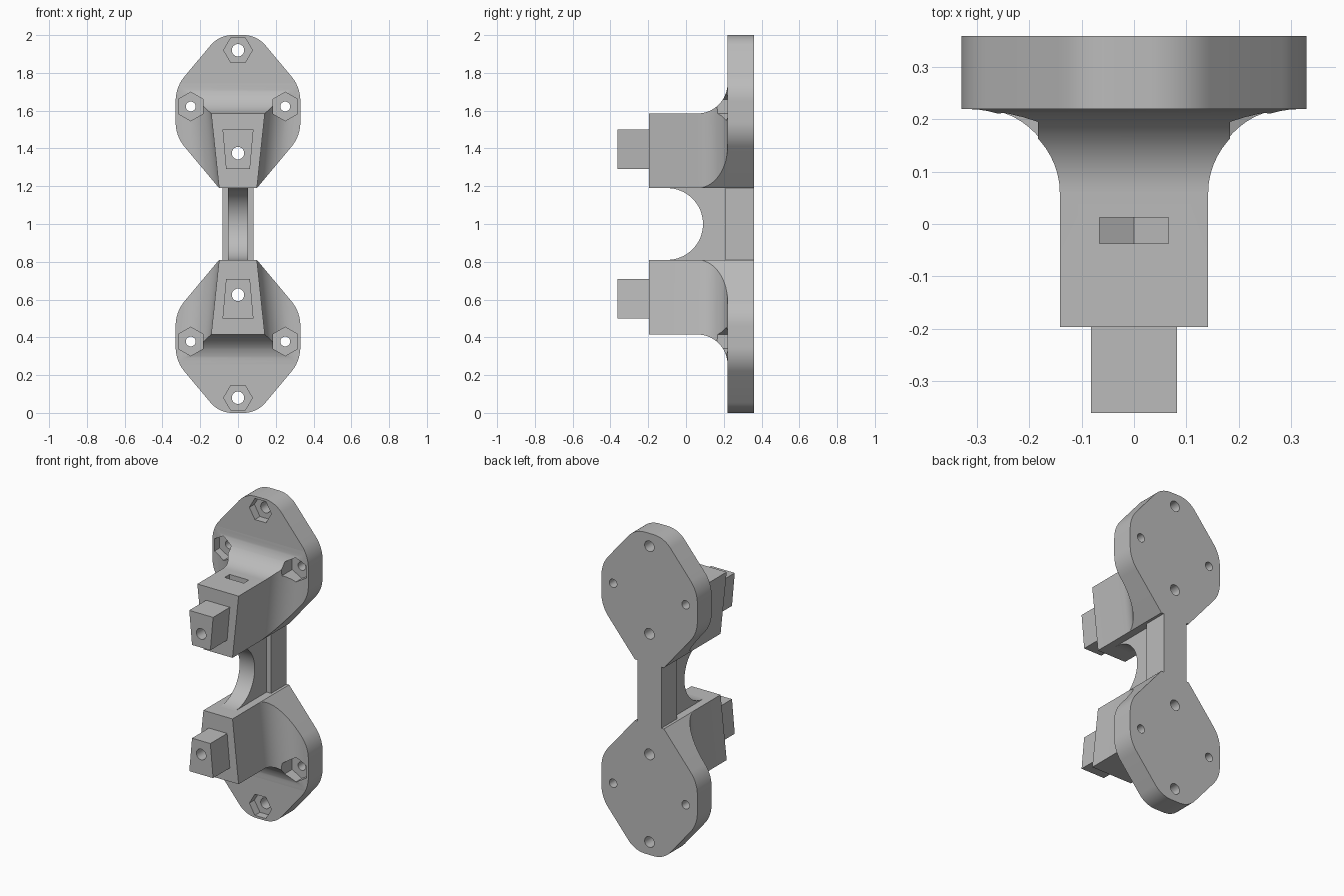
import bpy, bmesh, math
from mathutils import Vector

cube = bpy.data.objects.get("Cube")
if cube:
    bpy.data.objects.remove(cube, do_unlink=True)

grey = bpy.data.materials.new("plain_grey")
grey.use_nodes = True
GREY = (0.5, 0.5, 0.5, 1)
grey.diffuse_color = GREY
grey.node_tree.nodes["Principled BSDF"].inputs["Base Color"].default_value = GREY


def loft(name, rings):
    """Closed solid through rings of 3D points; origin at mid height."""
    bm = bmesh.new()
    loops = [[bm.verts.new(p) for p in ring] for ring in rings]
    n = len(loops[0])
    for a, b in zip(loops, loops[1:]):
        for i in range(n):
            j = (i + 1) % n
            bm.faces.new((a[i], a[j], b[j], b[i]))
    bm.faces.new(loops[0])
    bm.faces.new(loops[-1])
    bmesh.ops.recalc_face_normals(bm, faces=bm.faces)
    me = bpy.data.meshes.new(name)
    bm.to_mesh(me)
    bm.free()
    me.materials.append(grey)
    ob = bpy.data.objects.new(name, me)
    ob.location.z = 1
    bpy.context.collection.objects.link(ob)
    return ob


def prism(name, pts, y0, y1):
    return loft(name, [[(x, y, z) for x, z in pts] for y in (y0, y1)])


def ngon(cx, cz, r, n, turn=0):
    return [(cx + r * math.cos(turn + math.tau * i / n),
             cz + r * math.sin(turn + math.tau * i / n)) for i in range(n)]


def fillet(corners, steps=10):
    """Round each (x, z, radius) corner of a polygon."""
    out = []
    for i, (x, z, r) in enumerate(corners):
        p = Vector((x, z))
        if r == 0:
            out.append((x, z))
            continue
        u = (Vector(corners[i - 1][:2]) - p).normalized()
        v = (Vector(corners[(i + 1) % len(corners)][:2]) - p).normalized()
        half = u.angle(v) / 2
        centre = p + (u + v).normalized() * (r / math.sin(half))
        a = p + u * (r / math.tan(half)) - centre
        b = p + v * (r / math.tan(half)) - centre
        for k in range(steps + 1):
            q = a.lerp(b, k / steps).normalized() * r + centre
            out.append((q.x, q.y))
    return out


def finish(ob, cutters=(), clip=None, mirror=True):
    """Cut, mirror to the lower half, bake the result and shade it."""
    for tool, op in [(c, 'DIFFERENCE') for c in cutters] + ([(clip, 'INTERSECT')] if clip else []):
        m = ob.modifiers.new("cut", 'BOOLEAN')
        m.object, m.operation, m.solver = tool, op, 'EXACT'
    if mirror:
        m = ob.modifiers.new("mirror", 'MIRROR')
        m.use_axis = (False, False, True)
        m.use_mirror_merge = False
    bpy.context.view_layer.update()
    deps = bpy.context.evaluated_depsgraph_get()
    baked = bpy.data.meshes.new_from_object(ob.evaluated_get(deps))
    ob.modifiers.clear()
    ob.data = baked
    bpy.ops.object.select_all(action='DESELECT')
    ob.select_set(True)
    bpy.context.view_layer.objects.active = ob
    bpy.ops.object.shade_smooth_by_angle(angle=math.radians(25))


FRONT, BACK = 0.22, 0.36
BOTTOM, TOP = 0.19, 0.585

# Rounded outline of the upper plate
right = [(0.1, BOTTOM, 0), (0.33, 0.465, 0.2), (0.33, 0.725, 0.2), (0.1, 1.0, 0.15)]
outline = fillet(right + [(-x, z, r) for x, z, r in reversed(right)])
plate = prism("mounting_plates", outline, FRONT, BACK)
clip = prism("outline_clip", outline, -1, FRONT)

# Tapered block flaring into the plate
R = 0.16
rings = []
for y, d in [(-0.197, 0)] + [(FRONT - R + R * math.sin(a), R - R * math.cos(a))
                             for a in [math.pi / 2 * k / 14 for k in range(15)]]:
    hi, lo = 0.142 + d * 1.1, 0.1 + d
    rings.append([(-lo, y, BOTTOM), (lo, y, BOTTOM), (hi, y, TOP + d), (-hi, y, TOP + d)])
block = loft("flared_blocks", rings)

# Square peg on the front of the block
peg = prism("front_pegs", [(-0.063, 0.29), (0.063, 0.29), (0.082, 0.5), (-0.082, 0.5)],
            -0.362, -0.197)

# Cutters: bolt holes, hexagonal pockets and the nut slot
HOLE_Z = 0.375
main_hole = prism("main_hole_cutter", ngon(0, HOLE_Z, 0.033, 32), -1, 1)
holes, pockets = [main_hole], []
for x, z, r, turn in [(0, 0.92, 0.033, 0), (0.25, 0.622, 0.026, math.pi / 6),
                      (-0.25, 0.622, 0.026, math.pi / 6)]:
    holes.append(prism("hole_cutter", ngon(x, z, r, 32), 0, 1))
    pockets.append(prism("pocket_cutter", ngon(x, z, 0.076, 6, turn), 0, 0.27))
w = 0.066
slot = prism("nut_slot_cutter", [(-w, 0.7), (-w, HOLE_Z - 0.038), (0, HOLE_Z - 0.076),
                                 (w, HOLE_Z - 0.038), (w, 0.7)], -0.037, 0.012)

finish(plate, holes + pockets)
finish(block, [main_hole, slot] + pockets, clip)
finish(peg, [main_hole])

# Bridge joining both plates
strip = prism("bridge_strip", [(-0.083, -BOTTOM), (0.083, -BOTTOM),
                               (0.083, BOTTOM), (-0.083, BOTTOM)], 0.208, BACK)
finish(strip, mirror=False)

# Arched rib between the blocks
arc = [(-0.1 + BOTTOM * math.cos(a), BOTTOM * math.sin(a))
       for a in [math.pi * (k / 32 - 0.5) for k in range(33)]]
profile = arc + [(0.208, BOTTOM), (0.208, -BOTTOM)]
rib = loft("arched_rib", [[(x, y, z) for y, z in profile] for x in (-0.052, 0.052)])
finish(rib, mirror=False)

for cutter in holes + pockets + [slot, clip]:
    bpy.data.objects.remove(cutter, do_unlink=True)
